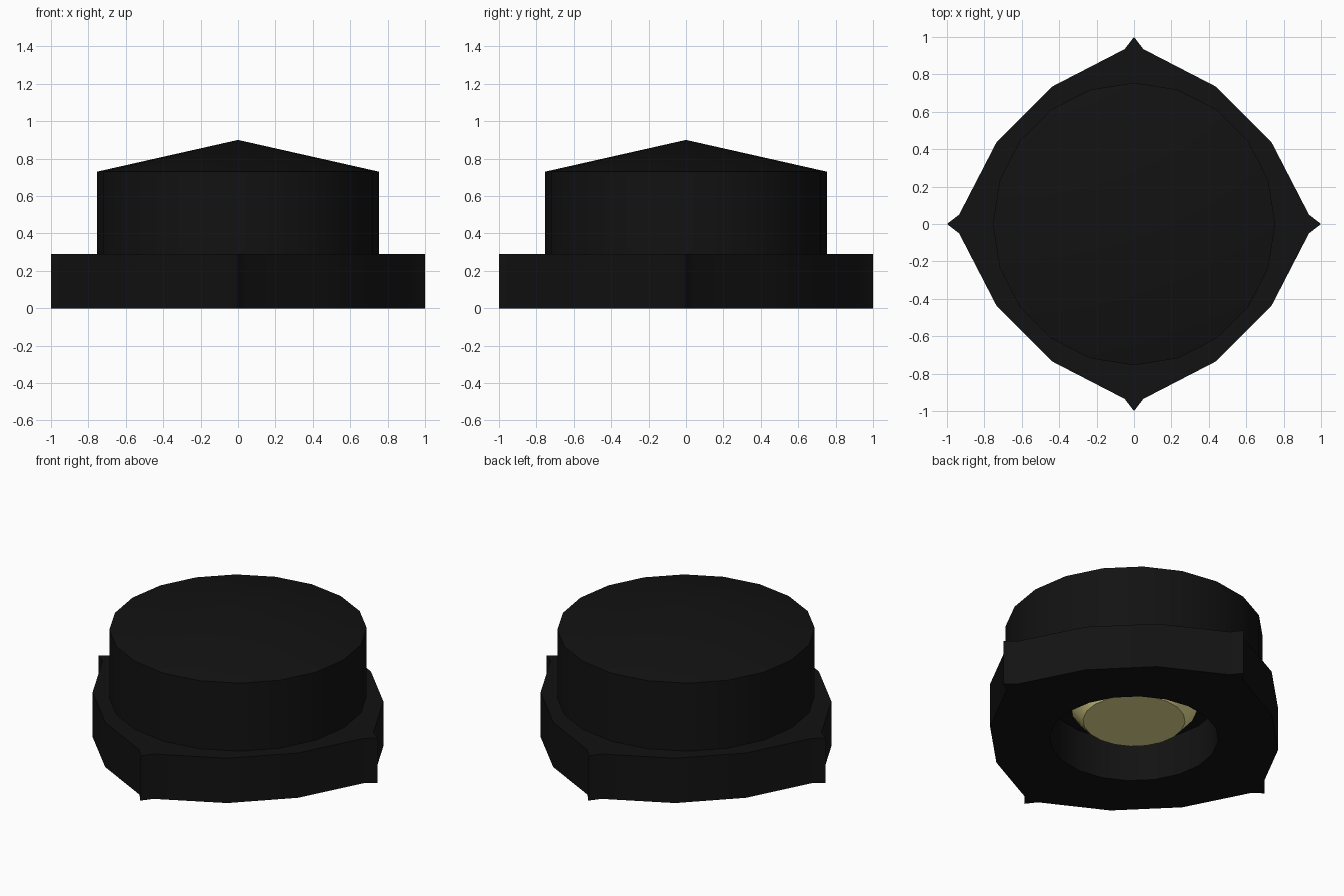
import bpy, bmesh
from math import cos, sin, pi

if "Cube" in bpy.data.objects:
    bpy.data.objects.remove(bpy.data.objects["Cube"])

def material(name, rgb):
    m = bpy.data.materials.new(name)
    m.diffuse_color = (*rgb, 1)
    m.use_nodes = True
    m.node_tree.nodes["Principled BSDF"].inputs["Base Color"].default_value = m.diffuse_color
    return m

BLACK = material("black_plastic", (0.006, 0.006, 0.006))
AMBER = material("pale_amber", (0.85, 0.77, 0.31))

def ring(bm, r, z, n=20):
    return [bm.verts.new((r * cos(2 * pi * i / n), r * sin(2 * pi * i / n), z))
            for i in range(n)]

def finish(bm, name, mat):
    bmesh.ops.recalc_face_normals(bm, faces=bm.faces)
    mesh = bpy.data.meshes.new(name)
    bm.to_mesh(mesh)
    bm.free()
    ob = bpy.data.objects.new(name, mesh)
    bpy.context.collection.objects.link(ob)
    mesh.materials.append(mat)
    bpy.ops.object.select_all(action='DESELECT')
    ob.select_set(True)
    bpy.context.view_layer.objects.active = ob
    bpy.ops.object.shade_smooth_by_angle(angle=pi / 6)
    return ob

def lathe(name, profile, mat):
    bm = bmesh.new()
    rings = [ring(bm, r, z) if r else [bm.verts.new((0, 0, z))] * 20
             for r, z in profile]
    for a, b in zip(rings, rings[1:]):
        for i in range(20):
            j = (i + 1) % 20
            bm.faces.new(list(dict.fromkeys((a[i], a[j], b[j], b[i]))))
    return finish(bm, name, mat)

# Flange: one quarter outline turned four times, with a round opening
QUARTER = [(1, 0), (0.935, 0.05), (0.735, 0.437), (0.437, 0.735), (0.05, 0.935)]
outline = []
for k in range(4):
    for x, y in QUARTER:
        outline.append((x, y))
    QUARTER = [(-y, x) for x, y in QUARTER]

bm = bmesh.new()
# outline has 20 points, so it bridges one to one with the 20-sided opening
low = [bm.verts.new((x, y, 0)) for x, y in outline]
high = [bm.verts.new((x, y, 0.29)) for x, y in outline]
hole_low, hole_high = ring(bm, 0.495, 0), ring(bm, 0.495, 0.29)
loops = [hole_high, hole_low, low, high, hole_high]
for a, b in zip(loops, loops[1:]):
    for i in range(20):
        j = (i + 1) % 20
        bm.faces.new((a[i], a[j], b[j], b[i]))
finish(bm, "flange", BLACK)

# Round housing with a shallow conical top, closing the recess from above
lathe("housing", [(0, 0.27), (0.495, 0.27), (0.495, 0.29), (0.755, 0.29),
                  (0.755, 0.73), (0, 0.90)], BLACK)

# Pale lens set in the recess
lathe("lens", [(0, 0.12), (0.30, 0.12), (0.37, 0.20), (0.37, 0.27)], AMBER)
